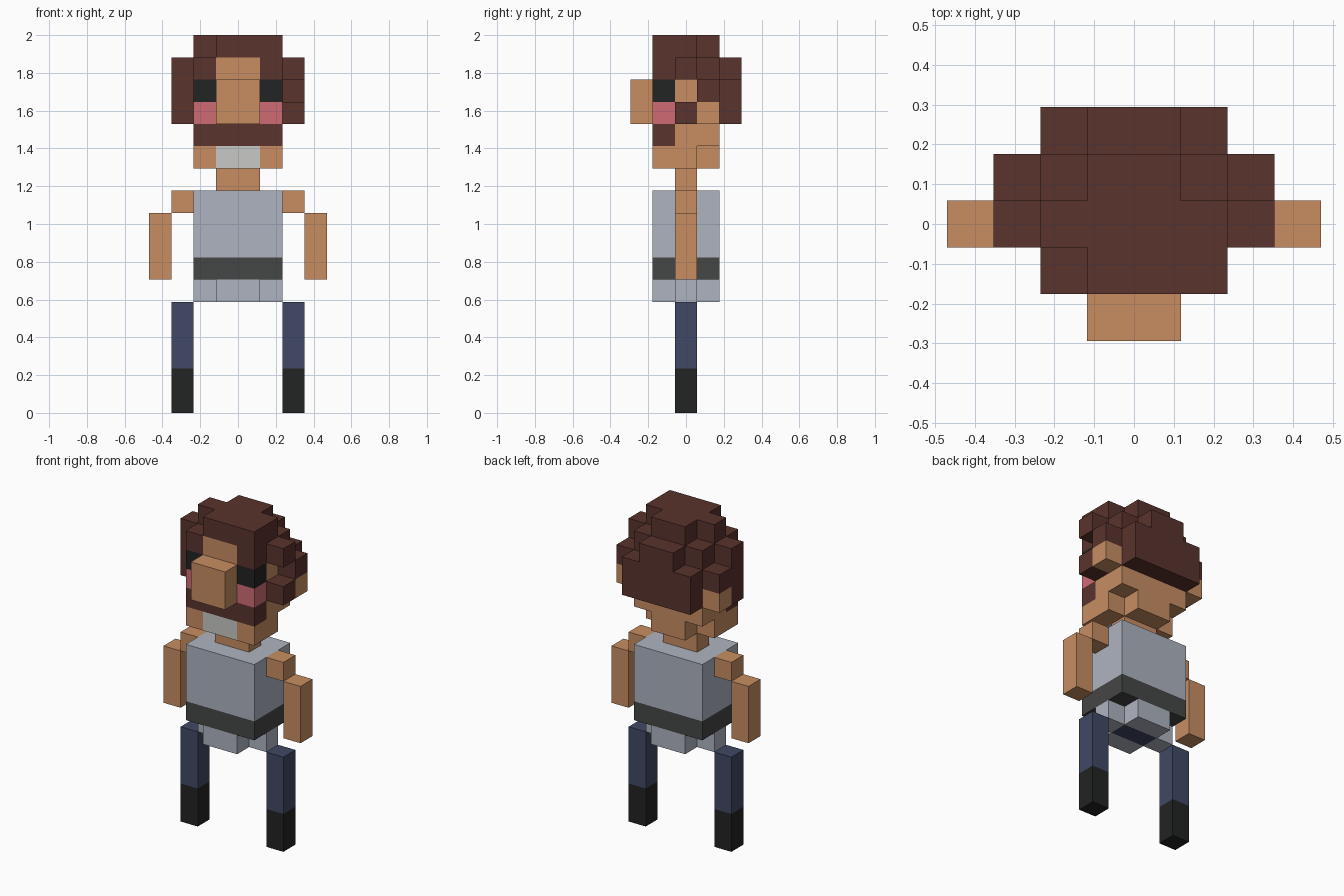
import bpy, bmesh
from itertools import product
from mathutils import Vector

cube = bpy.data.objects.get("Cube")
if cube:
    bpy.data.objects.remove(cube)

U = 2 / 17  # one block; boxes are (x0, x1, y0, y1, z0, z1) in blocks, y counted from the front


def material(name, rgb):
    linear = [((c / 255 + 0.055) / 1.055) ** 2.4 for c in rgb]
    m = bpy.data.materials.new(name)
    m.use_nodes = True
    m.diffuse_color = (*linear, 1)
    m.node_tree.nodes["Principled BSDF"].inputs["Base Color"].default_value = (*linear, 1)
    return m


skin = material("skin", (200, 141, 98))
brown = material("hair brown", (90, 51, 45))
black = material("black", (34, 35, 35))
pink = material("cheek pink", (207, 107, 117))
pale = material("pale grey", (200, 200, 198))
shirt = material("shirt grey", (174, 180, 192))
charcoal = material("belt charcoal", (69, 70, 70))
navy = material("trouser blue", (64, 73, 101))


def cells(boxes):
    return {c for x0, x1, y0, y1, z0, z1 in boxes
            for c in product(range(x0, x1), range(y0, y1), range(z0, z1))}


def flip(box):
    return (-box[1], -box[0], *box[2:])


def part(name, mat, boxes, minus=()):
    """Fuse blocks into one outer shell with clean flat faces."""
    filled = cells(boxes) - cells(minus)
    bm = bmesh.new()
    verts = {}
    for cell in filled:
        for axis, side in product(range(3), (0, 1)):
            near = list(cell)
            near[axis] += 2 * side - 1
            if tuple(near) in filled:
                continue
            loop = []
            for a, b in ((0, 0), (1, 0), (1, 1), (0, 1)):
                p = list(cell)
                p[axis] += side
                p[(axis + 1) % 3] += a
                p[(axis + 2) % 3] += b
                p = tuple(p)
                if p not in verts:
                    verts[p] = bm.verts.new((Vector(p) - Vector((0, 2.5, 0))) * U)
                loop.append(verts[p])
            bm.faces.new(loop if side else loop[::-1])
    bmesh.ops.dissolve_limit(bm, angle_limit=0.01, verts=bm.verts[:], edges=bm.edges[:])
    mesh = bpy.data.meshes.new(name)
    bm.to_mesh(mesh)
    bm.free()
    mesh.materials.append(mat)
    obj = bpy.data.objects.new(name, mesh)
    bpy.context.collection.objects.link(obj)


def pair(name, mat, box):
    part("left_" + name, mat, [box])
    part("right_" + name, mat, [flip(box)])


# Legs and arms
pair("boot", black, (2, 3, 2, 3, 0, 2))
pair("leg", navy, (2, 3, 2, 3, 2, 5))
pair("shoulder", skin, (2, 3, 2, 3, 9, 10))
pair("arm", skin, (3, 4, 2, 3, 6, 9))

# Cross-shaped hips, belt, torso and neck
crotch = (-1, 1, 2, 3, 5, 6)
part("hips", shirt, [(-2, 2, 2, 3, 5, 6), (-1, 1, 1, 4, 5, 6)], [crotch])
part("crotch", navy, [crotch])
part("belt", charcoal, [(-2, 2, 1, 4, 6, 7)])
part("torso", shirt, [(-2, 2, 1, 4, 7, 10)])
part("neck", skin, [(-1, 1, 2, 3, 10, 11)])

# Face features
mouth = (-1, 1, 1, 2, 11, 12)
moustache = (-2, 2, 1, 2, 12, 13)
cheek = (1, 2, 1, 2, 13, 14)
eye = (1, 2, 1, 2, 14, 15)
forehead = (-1, 1, 1, 2, 15, 16)
part("mouth", pale, [mouth])
part("moustache", brown, [moustache])
pair("cheek", pink, cheek)
pair("eye", black, eye)
part("nose", skin, [(-1, 1, 0, 1, 13, 15)])
pair("ear", skin, (2, 3, 3, 4, 13, 14))

# Head, leaving room for the features
part("head", skin,
     [(-2, 2, 1, 3, 11, 12), (-1, 1, 3, 4, 11, 12), (-2, 2, 1, 4, 12, 15), forehead],
     [mouth, moustache, cheek, flip(cheek), eye, flip(eye)])

# Hair: crown, cap, back bun and the uneven sides
behind_ear = (2, 3, 3, 4, 14, 15)
part("hair", brown,
     [(-1, 1, 1, 4, 16, 17), (-2, 2, 2, 3, 16, 17), (1, 2, 1, 2, 16, 17),
      (-2, 2, 1, 4, 15, 16),
      (-2, 2, 4, 5, 13, 15), (-1, 1, 4, 5, 15, 16),
      behind_ear, flip(behind_ear),
      (2, 3, 2, 3, 15, 16), (2, 3, 2, 3, 13, 14), (-3, -2, 2, 3, 13, 16)],
     [forehead])
